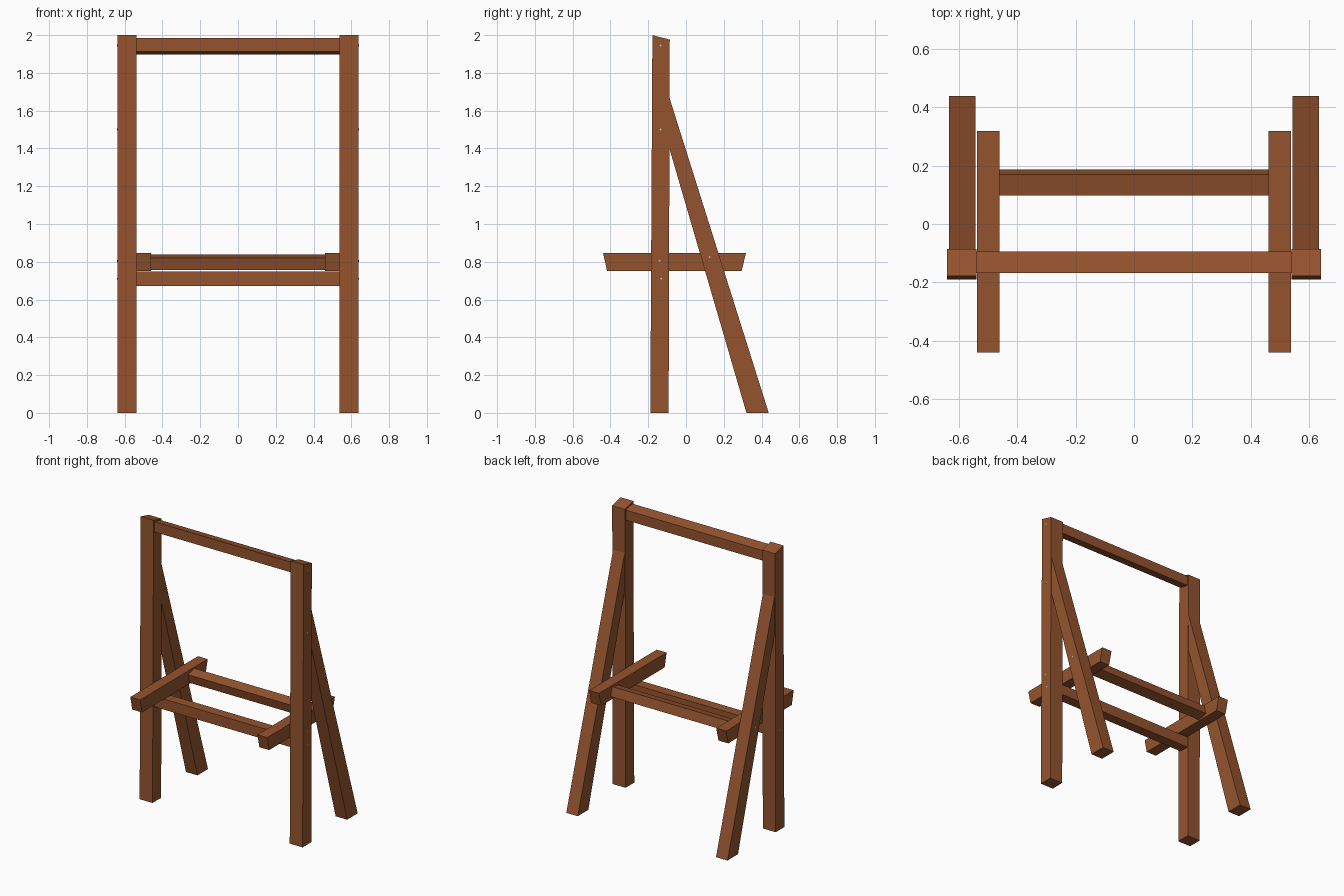
import bpy, bmesh

if "Cube" in bpy.data.objects:
    bpy.data.objects.remove(bpy.data.objects["Cube"])


def material(name, rgb):
    m = bpy.data.materials.new(name)
    m.diffuse_color = (*rgb, 1.0)
    m.use_nodes = True
    m.node_tree.nodes["Principled BSDF"].inputs["Base Color"].default_value = m.diffuse_color
    return m


WOOD = material("brown wood", (0.30, 0.088, 0.028))
STEEL = material("light steel", (0.55, 0.55, 0.55))


def beam(name, profile, x0, x1):
    """Extrude a (y, z) profile along x from x0 to x1."""
    bm = bmesh.new()
    face = bm.faces.new([bm.verts.new((x0, y, z)) for y, z in profile])
    ext = bmesh.ops.extrude_face_region(bm, geom=[face])
    verts = [g for g in ext["geom"] if isinstance(g, bmesh.types.BMVert)]
    bmesh.ops.translate(bm, verts=verts, vec=(x1 - x0, 0, 0))
    bmesh.ops.recalc_face_normals(bm, faces=bm.faces)
    me = bpy.data.meshes.new(name)
    bm.to_mesh(me)
    bm.free()
    me.materials.append(WOOD)
    ob = bpy.data.objects.new(name, me)
    bpy.context.collection.objects.link(ob)


def screw(name, x, y, z):
    """Tiny screw head almost flush with the outer side."""
    bpy.ops.mesh.primitive_cylinder_add(vertices=8, radius=0.005, depth=0.006,
                                        location=(x, y, z), rotation=(0, 1.5707963, 0))
    ob = bpy.context.object
    ob.name = name
    ob.data.materials.append(STEEL)


# Profiles in (y, z)
post = [(-0.189, 0), (-0.092, 0), (-0.086, 1.976), (-0.178, 2.0)]
brace = [(0.32, 0), (0.438, 0), (-0.088, 1.67), (-0.088, 1.40)]
arm = [(-0.418, 0.75), (0.294, 0.75), (0.318, 0.847), (-0.439, 0.847)]

for side, s in (("left", -1), ("right", 1)):
    beam(side + "_front_post", post, s * 0.538, s * 0.639)
    beam(side + "_back_brace", brace, s * 0.542, s * 0.632)
    beam(side + "_side_arm", arm, s * 0.46, s * 0.537)
    for i, (y, z) in enumerate([(-0.135, 1.945), (-0.135, 1.5), (-0.14, 0.805), (-0.132, 0.71)]):
        screw(f"{side}_post_screw_{i}", s * 0.637, y, z)
    screw(side + "_brace_screw", s * 0.63, 0.125, 0.825)

# Cross rails
beam("top_rail", [(-0.168, 1.913), (-0.094, 1.897), (-0.094, 1.968), (-0.168, 1.985)], -0.538, 0.538)
beam("lower_front_rail", [(-0.167, 0.673), (-0.095, 0.673), (-0.095, 0.748), (-0.167, 0.748)], -0.538, 0.538)
beam("back_rail", [(0.114, 0.757), (0.187, 0.774), (0.17, 0.838), (0.097, 0.821)], -0.46, 0.46)
